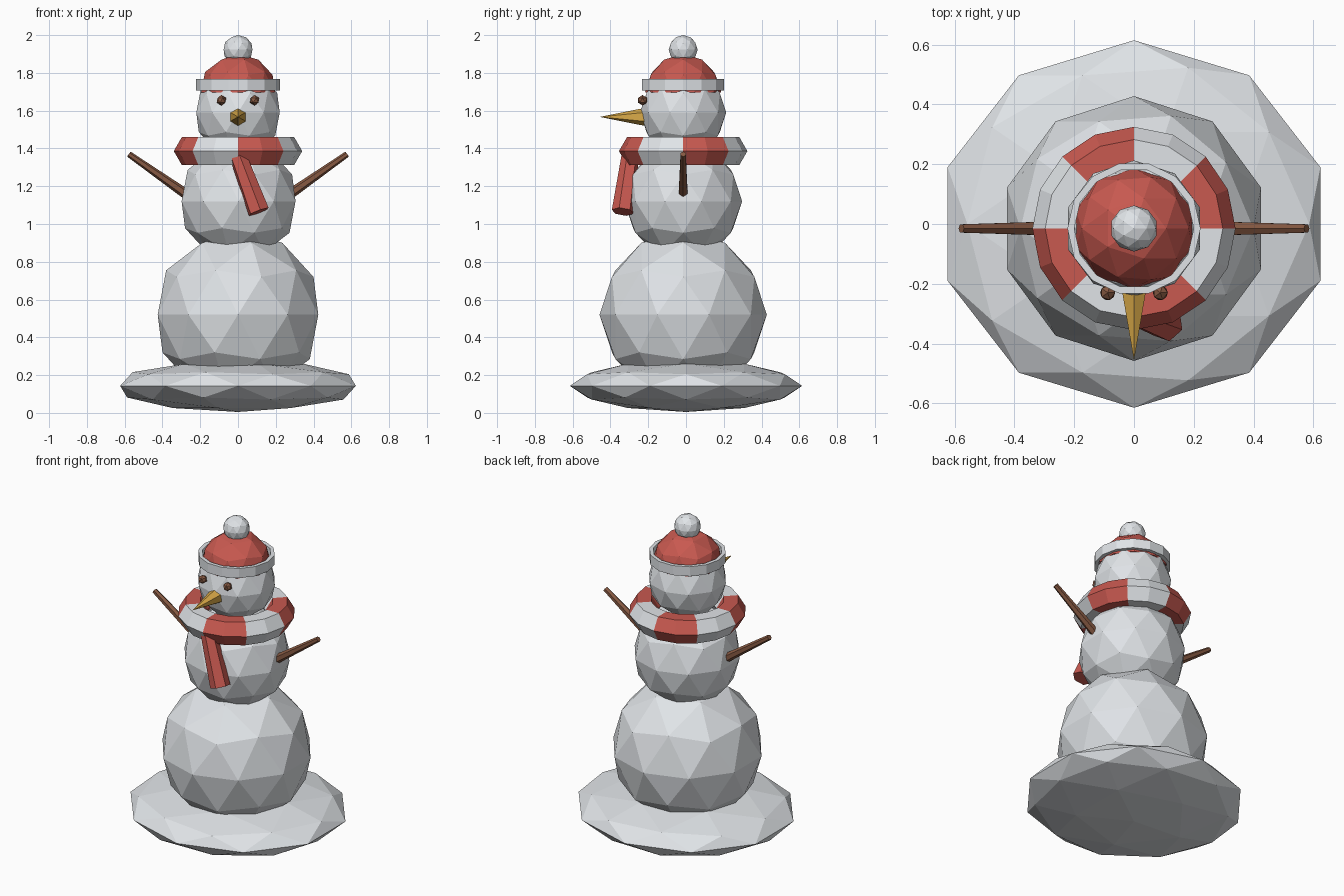
import bpy, bmesh, math
from mathutils import Vector

cube = bpy.data.objects.get("Cube")
if cube:
    bpy.data.objects.remove(cube, do_unlink=True)

CY = -0.015  # depth of the central axis


def material(name, rgb):
    m = bpy.data.materials.new(name)
    m.use_nodes = True
    m.diffuse_color = (*rgb, 1)
    m.node_tree.nodes["Principled BSDF"].inputs["Base Color"].default_value = (*rgb, 1)
    return m


SNOW = material("snow white", (0.80, 0.83, 0.86))
RED = material("wool red", (0.58, 0.10, 0.08))
BROWN = material("wood brown", (0.24, 0.10, 0.055))
ORANGE = material("carrot orange", (0.70, 0.40, 0.065))


def finish(name, bm, *mats):
    bmesh.ops.recalc_face_normals(bm, faces=bm.faces)
    mesh = bpy.data.meshes.new(name)
    bm.to_mesh(mesh)
    bm.free()
    for m in mats:
        mesh.materials.append(m)
    obj = bpy.data.objects.new(name, mesh)
    bpy.context.collection.objects.link(obj)
    return obj


def ball(name, centre, size, mat, detail=2, cut_below=None):
    """Faceted ball, optionally cut flat at a height."""
    bm = bmesh.new()
    bmesh.ops.create_icosphere(bm, subdivisions=detail, radius=1)
    for v in bm.verts:
        v.co = Vector(a * b for a, b in zip(v.co, size)) + Vector(centre)
    if cut_below is not None:
        bmesh.ops.bisect_plane(bm, geom=bm.verts[:] + bm.edges[:] + bm.faces[:],
                               plane_co=(0, 0, cut_below), plane_no=(0, 0, 1),
                               clear_inner=True)
        bmesh.ops.holes_fill(bm, edges=[e for e in bm.edges if e.is_boundary])
    return finish(name, bm, mat)


def rod(name, start, end, r1, r2, sides, mat):
    """Tapered prism between two points."""
    start, end = Vector(start), Vector(end)
    axis = end - start
    bm = bmesh.new()
    bmesh.ops.create_cone(bm, cap_ends=True, segments=sides, radius1=r1,
                          radius2=r2, depth=axis.length)
    obj = finish(name, bm, mat)
    obj.location = (start + end) / 2
    obj.rotation_mode = 'QUATERNION'
    obj.rotation_quaternion = axis.to_track_quat('Z', 'Y')
    return obj


def ring(name, profile, segments, mats, block=0):
    """Closed (radius, height) profile swept round the axis; colours alternate per block."""
    bm = bmesh.new()
    loops = []
    for i in range(segments):
        a = math.tau * i / segments
        loops.append([bm.verts.new((r * math.cos(a), CY + r * math.sin(a), z))
                      for r, z in profile])
    n = len(profile)
    for i in range(segments):
        here, after = loops[i], loops[(i + 1) % segments]
        for j in range(n):
            k = (j + 1) % n
            face = bm.faces.new((here[j], after[j], after[k], here[k]))
            face.material_index = (i // block) % 2 if block else 0
    return finish(name, bm, *mats)


# Snow mound and stacked snowballs
ball("snow_mound", (0, 0, 0.143), (0.656, 0.615, 0.138), SNOW)
ball("lower_body", (0, CY, 0.52), (0.447, 0.443, 0.447), SNOW)
ball("upper_body", (0.003, CY, 1.12), (0.317, 0.312, 0.317), SNOW)
ball("head", (0, CY, 1.59), (0.232, 0.228, 0.232), SNOW)

# Face
for side, label in ((1, "left"), (-1, "right")):
    ball(label + "_eye", (side * 0.088, -0.23, 1.655), (0.028,) * 3, BROWN, detail=1)
    rod(label + "_arm", (side * 0.22, CY, 1.12), (side * 0.578, CY, 1.37),
        0.029, 0.016, 6, BROWN)
rod("carrot_nose", (0, -0.205, 1.567), (0, -0.457, 1.567), 0.05, 0, 6, ORANGE)

# Striped scarf with hanging tail
hexagon = [(0.255 + 0.085 * math.cos(k * math.pi / 3),
            1.386 + 0.085 * math.sin(k * math.pi / 3)) for k in range(6)]
ring("scarf", hexagon, 16, (RED, SNOW), block=2)
rod("scarf_tail", (0.11, -0.335, 1.065), (0, -0.295, 1.36), 0.059, 0.047, 6, RED)

# Hat
ball("hat_dome", (0, CY, 1.70), (0.205, 0.201, 0.2), RED, cut_below=1.695)
band = [(0.2, 1.707), (0.223, 1.707), (0.223, 1.768), (0.2, 1.768)]
ring("hat_band", band, 14, (SNOW,))
ball("hat_pompom", (0, CY, 1.923), (0.08, 0.077, 0.077), SNOW)
